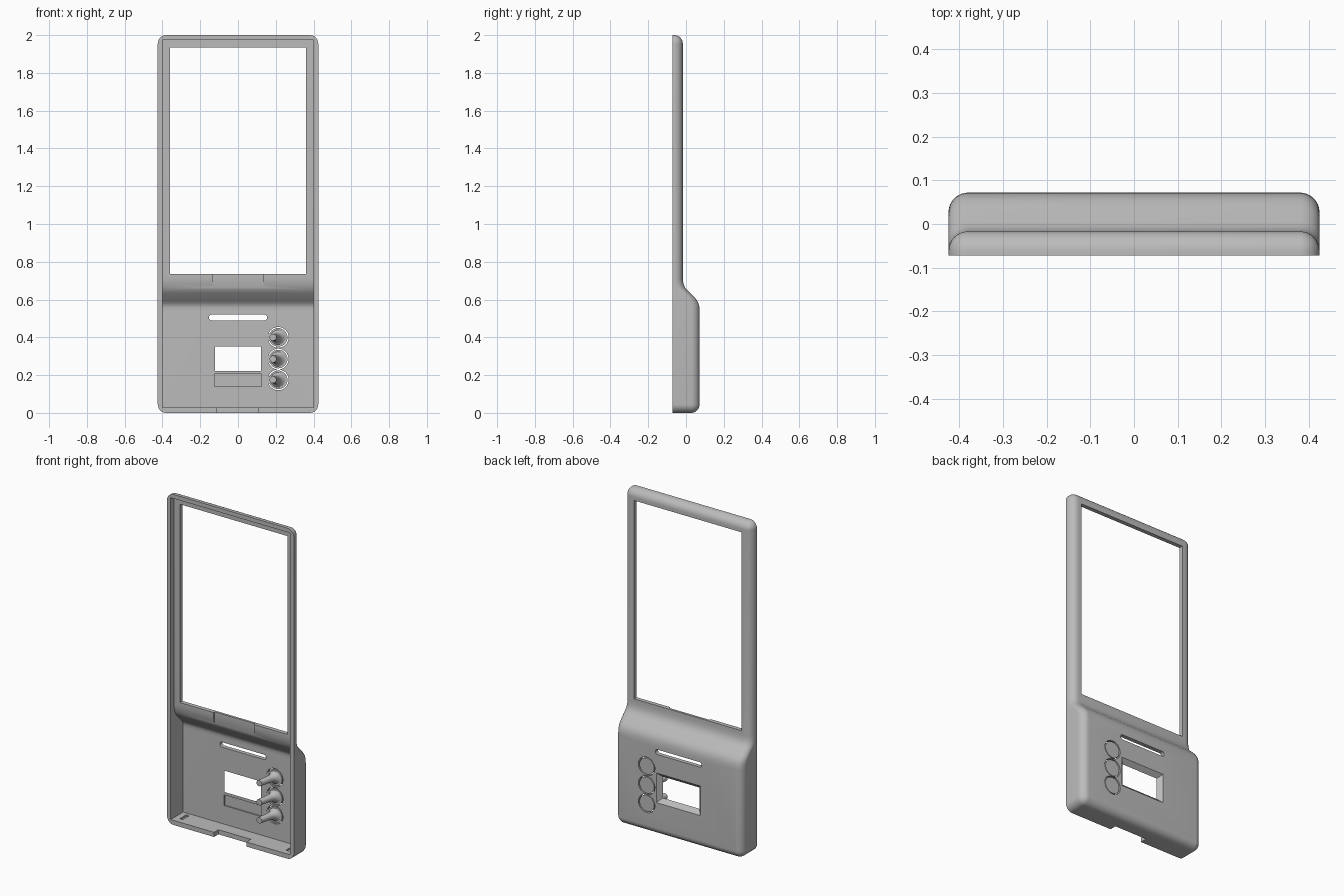
import bpy, bmesh
from math import pi, sin, cos

if "Cube" in bpy.data.objects:
    bpy.data.objects.remove(bpy.data.objects["Cube"])

grey = bpy.data.materials.new("plain grey")
grey.use_nodes = True
grey.diffuse_color = (0.5, 0.5, 0.5, 1)
grey.node_tree.nodes["Principled BSDF"].inputs["Base Color"].default_value = (0.5, 0.5, 0.5, 1)

FRONT, HALF, TOP = -0.072, 0.425, 2.0
R, WALL, RIM = 0.045, 0.025, 0.028
# Back surface as (z, y), from the deep base up to the thin frame
BACK = [(0.54, 0.072), (0.565, 0.07), (0.585, 0.064), (0.6, 0.055), (0.615, 0.042),
        (0.65, 0.006), (0.665, -0.006), (0.685, -0.014), (0.71, -0.017)]


def finish(name, bm):
    bmesh.ops.remove_doubles(bm, verts=bm.verts, dist=1e-5)
    bmesh.ops.recalc_face_normals(bm, faces=bm.faces)
    mesh = bpy.data.meshes.new(name)
    bm.to_mesh(mesh)
    bm.free()
    mesh.materials.append(grey)
    ob = bpy.data.objects.new(name, mesh)
    bpy.context.collection.objects.link(ob)
    return ob


def loft(name, rings):
    """Closed solid through rings with equal point counts."""
    bm = bmesh.new()
    rows = [[bm.verts.new(p) for p in ring] for ring in rings]
    n = len(rows[0])
    for a, b in zip(rows, rows[1:]):
        for i in range(n):
            j = (i + 1) % n
            bm.faces.new((a[i], a[j], b[j], b[i]))
    bm.faces.new(rows[0])
    bm.faces.new(rows[-1])
    return finish(name, bm)


def rect(x0, x1, z0, z1, y):
    return [(x0, y, z0), (x1, y, z0), (x1, y, z1), (x0, y, z1)]


def box(name, x0, x1, y0, y1, z0, z1):
    return loft(name, [rect(x0, x1, z0, z1, y) for y in (y0, y1)])


def circle(x, z, r, y, n=40):
    return [(x + r * cos(2 * pi * i / n), y, z + r * sin(2 * pi * i / n)) for i in range(n)]


def smooth(ob):
    bpy.ops.object.select_all(action="DESELECT")
    ob.select_set(True)
    bpy.context.view_layer.objects.active = ob
    bpy.ops.object.shade_smooth_by_angle(angle=0.5)


def cut(ob, tool):
    tool.hide_render = True
    mod = ob.modifiers.new("cut", "BOOLEAN")
    mod.operation, mod.solver, mod.object = "DIFFERENCE", "EXACT", tool
    bpy.context.view_layer.objects.active = ob
    bpy.ops.object.modifier_apply(modifier=mod.name)
    bpy.data.objects.remove(tool)


def back_y(z):
    if z <= BACK[0][0]:
        return BACK[0][1]
    for (z0, y0), (z1, y1) in zip(BACK, BACK[1:]):
        if z <= z1:
            return y0 + (y1 - y0) * (z - z0) / (z1 - z0)
    return BACK[-1][1]


def outer_shell():
    # Right half outline: arc centre and outward direction for each point
    arc = [i * pi / 16 for i in range(9)]
    cx = HALF - R
    half = [(cx, R, sin(a), -cos(a)) for a in arc]
    half += [(cx, z, 1, 0) for z, _ in BACK]
    half += [(cx, TOP - R, cos(a), sin(a)) for a in arc]
    n = len(half)
    bm = bmesh.new()

    def ring(inset, drop):
        pts = [(c + nx * (R - inset), cz + nz * (R - inset)) for c, cz, nx, nz in half]
        pts += [(-x, z) for x, z in reversed(pts)]
        return [bm.verts.new((x, FRONT if drop is None else back_y(z) - drop, z)) for x, z in pts]

    rows = [ring(0, None)]
    rows += [ring(R * (1 - cos(a)), R * (1 - sin(a))) for a in arc]
    for a, b in zip(rows, rows[1:]):
        for i in range(2 * n):
            j = (i + 1) % (2 * n)
            bm.faces.new((a[i], a[j], b[j], b[i]))
    for row in (rows[0], rows[-1]):
        for i in range(n - 1):
            bm.faces.new((row[i], row[i + 1], row[-2 - i], row[-1 - i]))
    return finish("housing", bm)


housing = outer_shell()

# Hollow, open at the front, following the back surface
inner = [(-0.2, RIM), (BACK[0][1] - WALL, RIM)]
for k, (z, y) in enumerate(BACK):
    t = sin(pi * k / (len(BACK) - 1))
    inner.append((y - WALL + 0.007 * t, z - 0.018 * t))
inner += [(BACK[-1][1] - WALL, TOP - WALL), (-0.2, TOP - WALL)]
cut(housing, loft("hollow", [[(x, y, z) for y, z in inner] for x in (-0.4, 0.4)]))

# Screen opening and the shallow recess below it
cut(housing, box("screen_opening", -0.36, 0.36, -0.2, 0.2, 0.735, 1.935))
cut(housing, box("sill_recess", -0.135, 0.135, -0.2, -0.031, 0.645, 0.76))

# Long slot with round ends
slot = [[(s * 0.14 + 0.015 * cos(a), y, 0.505 + 0.015 * sin(a))
         for s, start in ((1, -pi / 2), (-1, pi / 2))
         for a in [start + pi * i / 10 for i in range(11)]] for y in (0, 0.2)]
cut(housing, loft("slot", slot))

# Small display opening, flared towards the back
flare = [(0, 0), (0, 0.045), (0.033, 0.078), (0.033, 0.2)]
cut(housing, loft("display_opening",
                  [rect(-0.12 - g, 0.12 + g, 0.225 - g, 0.35 + g, y) for g, y in flare]))
cut(housing, box("inner_pocket", -0.125, 0.125, 0, 0.055, 0.14, 0.205))

# Cable notch and clip pockets in the bottom wall
cut(housing, box("cable_notch", -0.11, 0.107, -0.2, -0.03, -0.1, 0.06))
for s in (-1, 1):
    cut(housing, box("clip_pocket", s * 0.355 - 0.01, s * 0.355 + 0.01, -0.035, 0.03, 0.018, 0.06))

# Push buttons: disc in a round gap, hinge, and slanted flared stalk
BX = 0.213
for k, z in enumerate((0.175, 0.285, 0.4)):
    cut(housing, loft("button_hole", [circle(BX, z, 0.055, y) for y in (0, 0.2)]))
    tag = ("lower", "middle", "upper")[k]
    smooth(loft(tag + "_button", [circle(BX, z, 0.049, y) for y in (0.048, 0.07)]))
    box(tag + "_button_hinge", BX - 0.06, BX - 0.045, 0.048, 0.058, z - 0.02, z + 0.02)
    stalk = [(0, 0.05, 0.042), (0.004, 0.042, 0.03), (0.009, 0.03, 0.023),
             (0.014, 0.01, 0.02), (0.028, -0.062, 0.018)]
    smooth(loft(tag + "_button_stalk", [circle(BX - dx, z, r, y, 24) for dx, y, r in stalk]))

smooth(housing)
